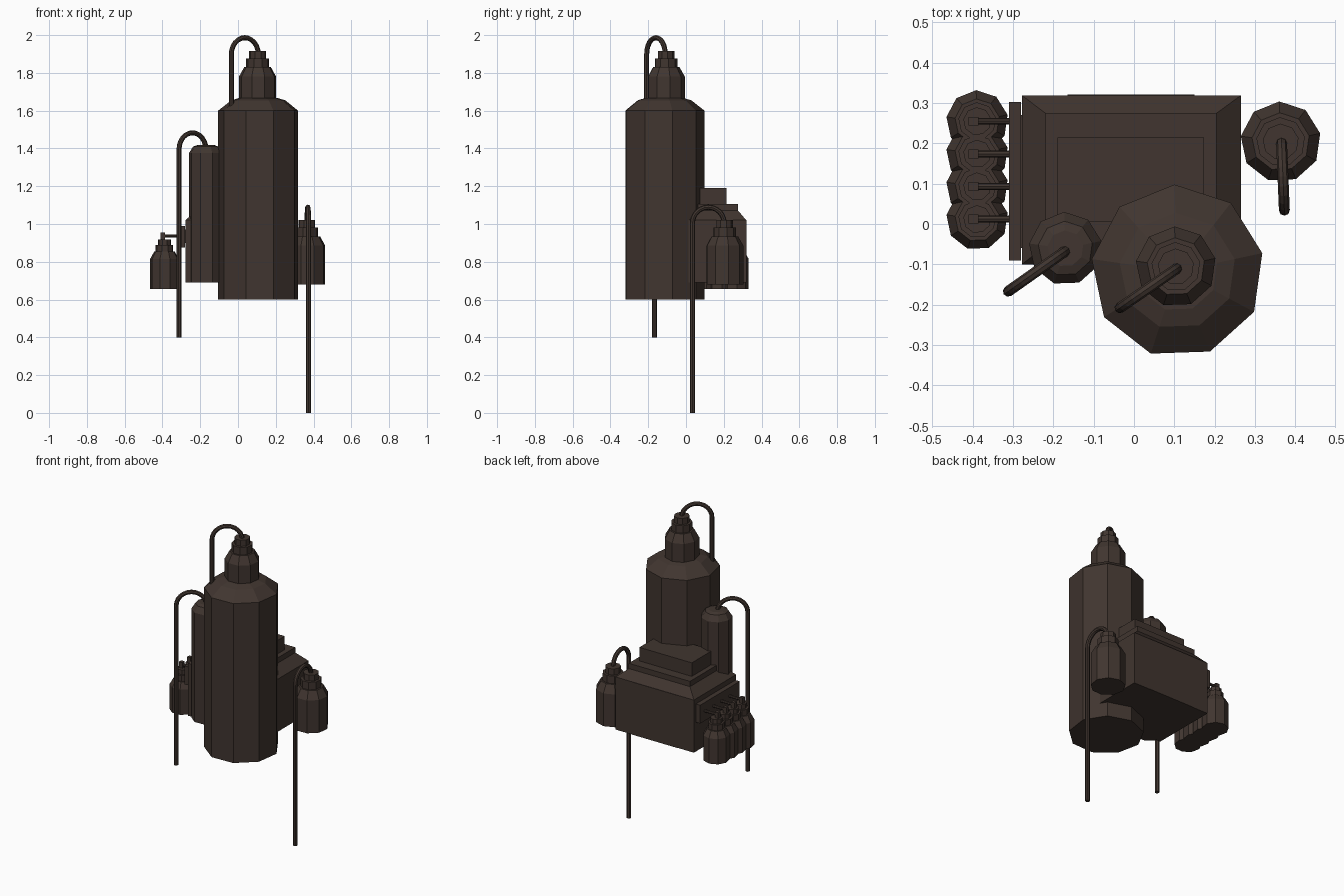
import bpy, bmesh, math
from mathutils import Vector

if "Cube" in bpy.data.objects:
    bpy.data.objects.remove(bpy.data.objects["Cube"])

mat = bpy.data.materials.new("dark_brown_metal")
mat.diffuse_color = (0.052, 0.036, 0.029, 1)
mat.use_nodes = True
mat.node_tree.nodes["Principled BSDF"].inputs["Base Color"].default_value = mat.diffuse_color


def finish(name, bm):
    bmesh.ops.recalc_face_normals(bm, faces=bm.faces)
    me = bpy.data.meshes.new(name)
    bm.to_mesh(me)
    bm.free()
    me.materials.append(mat)
    ob = bpy.data.objects.new(name, me)
    bpy.context.collection.objects.link(ob)
    return ob


def loft(bm, rings):
    """Skin a list of equal-length point rings and cap both ends."""
    rows = [[bm.verts.new(p) for p in r] for r in rings]
    n = len(rows[0])
    for a, b in zip(rows, rows[1:]):
        for i in range(n):
            j = (i + 1) % n
            bm.faces.new((a[i], a[j], b[j], b[i]))
    bm.faces.new(rows[0][::-1])
    bm.faces.new(rows[-1])


def lathe(name, cx, cy, profile, n=9, start=12):
    bm = bmesh.new()
    angs = [math.radians(start + 360 * i / n) for i in range(n)]
    loft(bm, [[(cx + r * math.cos(a), cy + r * math.sin(a), z) for a in angs]
              for r, z in profile])
    return finish(name, bm)


def rect(x0, x1, y0, y1, z):
    return [(x0, y0, z), (x1, y0, z), (x1, y1, z), (x0, y1, z)]


def box(name, x0, x1, y0, y1, z0, z1):
    bm = bmesh.new()
    loft(bm, [rect(x0, x1, y0, y1, z0), rect(x0, x1, y0, y1, z1)])
    return finish(name, bm)


def pipe(name, pts, rad, n=8):
    """Sweep a round section along a path lying in one vertical plane."""
    pts = [Vector(p) for p in pts]
    flat = pts[-1] - pts[0]
    side = Vector((flat.y, -flat.x, 0)).normalized()
    bm = bmesh.new()
    rings = []
    for i, p in enumerate(pts):
        t = (pts[min(i + 1, len(pts) - 1)] - pts[max(i - 1, 0)]).normalized()
        up = side.cross(t)
        rings.append([p + rad * (math.cos(a) * side + math.sin(a) * up)
                      for a in (2 * math.pi * k / n for k in range(n))])
    loft(bm, rings)
    return finish(name, bm)


def hook_pipe(name, a, b, z, bottom):
    """Half-circle arch from a to b at height z, then straight down."""
    a, b = Vector((*a, z)), Vector((*b, z))
    mid, half = (a + b) / 2, (a - b) / 2
    pts = [a - Vector((0, 0, 0.03))]
    for i in range(13):
        t = math.pi * i / 12
        pts.append(mid + half * math.cos(t) + Vector((0, 0, half.length * math.sin(t))))
    pts.append((b.x, b.y, bottom))
    pipe(name, pts, 0.0135)


def bottle(name, cx, cy, z, s=1.0):
    prof = [(.1, 0), (.1, .205), (.072, .255), (.061, .255), (.061, .302),
            (.045, .302), (.045, .34)]
    lathe(name, cx, cy, [(r * s, z + h * s) for r, h in prof])


# Large tank with its bottle-shaped neck
lathe("large_tank", 0.108, -0.117,
      [(.215, .6), (.215, 1.6), (.145, 1.655), (.10, 1.668)])
bottle("large_tank_neck", 0.104, -0.106, 1.575)
hook_pipe("large_tank_pipe", (0.107, -0.11), (-0.035, -0.208), 1.9, 1.58)

# Medium tank
lathe("medium_tank", -0.17, -0.061,
      [(.091, .69), (.091, 1.375), (.068, 1.41), (.045, 1.418)])
hook_pipe("medium_tank_pipe", (-0.17, -0.067), (-0.312, -0.167), 1.396, 0.4)

# Right-hand bottle with the long drain pipe
bottle("side_bottle", 0.364, 0.204, 0.68)
hook_pipe("side_bottle_pipe", (0.366, 0.202), (0.373, 0.034), 1.005, 0.0)

# Machine housing: block, sloped lid, step and top box
bm = bmesh.new()
loft(bm, [rect(-.278, .265, -.1, .319, .69), rect(-.278, .265, -.1, .319, 1.02),
          rect(-.22, .205, -.055, .275, 1.072), rect(-.22, .205, -.055, .275, 1.105)])
finish("housing", bm)
box("housing_top", -.19, .174, .006, .214, 1.1, 1.19)
box("housing_back_panel", -.165, .15, .315, .321, .69, 1.02)

# Manifold plate and row of small bottles
box("manifold_plate", -.31, -.28, -.09, .303, .875, .99)
box("manifold_mount", -.283, -.275, -.06, .27, .9, .97)
for i in range(4):
    y = 0.255 - 0.081 * i
    bottle(f"small_bottle_{i + 1}", -0.389, y, 0.657, 0.77)
    box(f"small_valve_{i + 1}", -.41, -.386, y - .011, y + .011, .91, .955)
    pipe(f"small_feed_pipe_{i + 1}", [(-.40, y, .937), (-.275, y, .937)], .0085)
